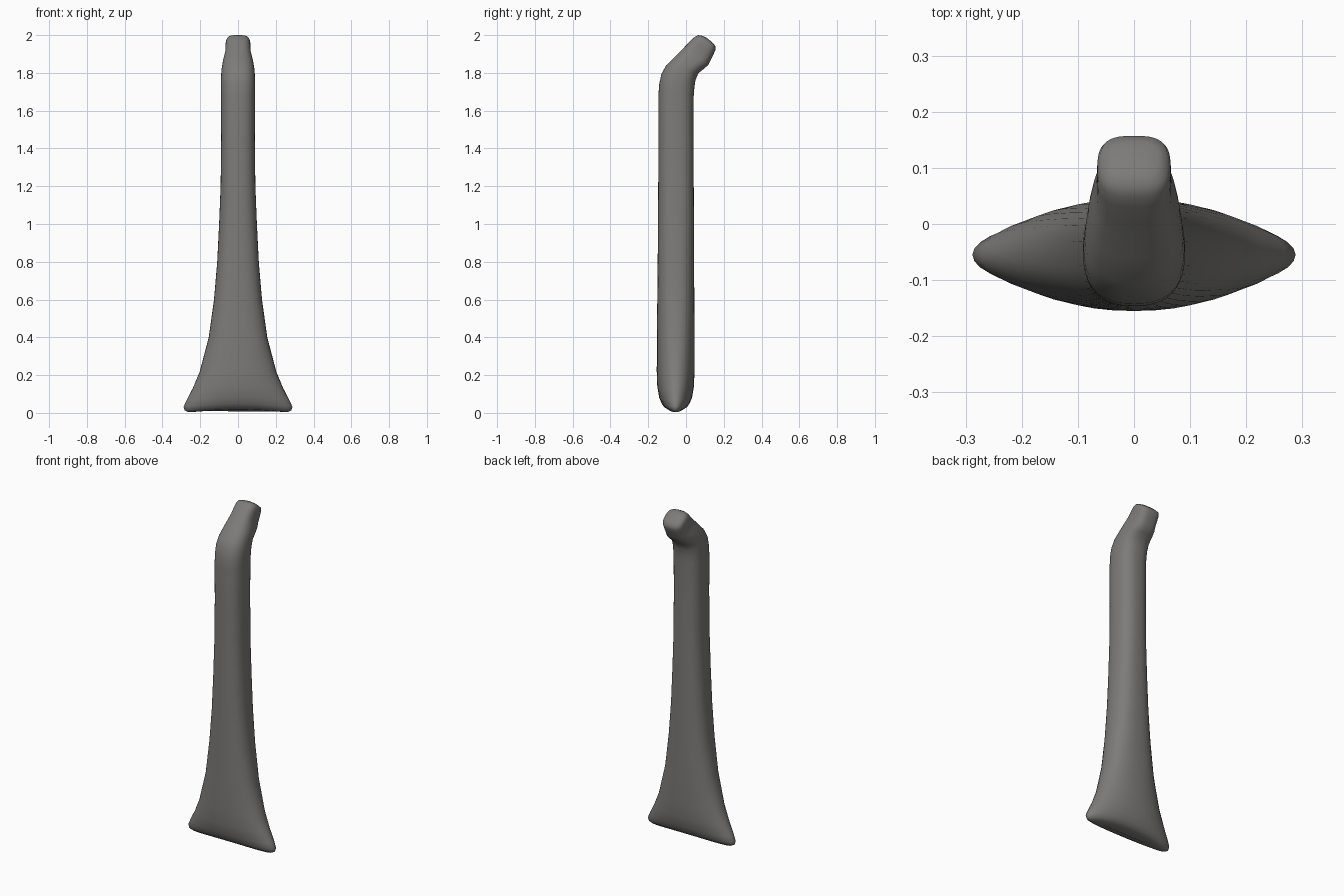
import bpy, bmesh, math

N = 40  # points around each cross-section

# Cross-sections: front edge (y, z), back edge (y, z), half width, squareness
sections = [
    (-0.070, 0.016, -0.040, 0.016, 0.215, 2.0),
    (-0.095, 0.018, -0.015, 0.018, 0.262, 2.0),
    (-0.115, 0.030, 0.005, 0.030, 0.283, 2.0),
    (-0.128, 0.048, 0.018, 0.048, 0.288, 2.0),
    (-0.142, 0.080, 0.032, 0.080, 0.272, 2.0),
    (-0.152, 0.140, 0.042, 0.140, 0.238, 2.1),
    (-0.155, 0.220, 0.045, 0.220, 0.203, 2.2),
    (-0.154, 0.400, 0.045, 0.400, 0.155, 2.4),
    (-0.152, 0.600, 0.044, 0.600, 0.127, 2.5),
    (-0.150, 0.800, 0.043, 0.800, 0.110, 2.5),
    (-0.148, 1.000, 0.042, 1.000, 0.100, 2.5),
    (-0.147, 1.200, 0.041, 1.200, 0.092, 2.5),
    (-0.146, 1.450, 0.041, 1.450, 0.089, 2.5),
    (-0.146, 1.680, 0.041, 1.680, 0.090, 2.5),
    (-0.142, 1.740, 0.044, 1.720, 0.091, 2.5),
    (-0.130, 1.795, 0.050, 1.760, 0.090, 2.5),
    (-0.105, 1.840, 0.065, 1.798, 0.087, 2.5),
    (-0.060, 1.885, 0.095, 1.822, 0.081, 2.6),
    (-0.020, 1.925, 0.118, 1.842, 0.073, 2.8),
    (0.000, 1.945, 0.127, 1.860, 0.067, 3.0),
    (0.030, 1.977, 0.146, 1.898, 0.066, 3.0),
    (0.048, 1.992, 0.155, 1.920, 0.065, 3.0),
    (0.066, 2.000, 0.157, 1.938, 0.060, 3.0),
    (0.088, 1.996, 0.147, 1.953, 0.045, 2.6),
    (0.106, 1.988, 0.134, 1.966, 0.022, 2.2),
]


def power(v, e):
    return math.copysign(abs(v) ** e, v)


# Lofted shaft with a flared foot and a bent neck
bm = bmesh.new()
rings = []
for y0, z0, y1, z1, hx, sq in sections:
    ring = []
    for i in range(N):
        a = 2 * math.pi * i / N
        c, s = power(math.cos(a), 2 / sq), power(math.sin(a), 2 / sq)
        x = hx * c
        y = (y0 + y1) / 2 + s * (y1 - y0) / 2
        z = (z0 + z1) / 2 + s * (z1 - z0) / 2
        # corners of the foot droop a little
        z -= 0.016 * (x / 0.27) ** 2 * max(0, 1 - z0 / 0.3)
        ring.append(bm.verts.new((x, y, z)))
    rings.append(ring)
for lo, hi in zip(rings, rings[1:]):
    for i in range(N):
        j = (i + 1) % N
        bm.faces.new((lo[i], lo[j], hi[j], hi[i]))
bm.faces.new(rings[0][::-1])
bm.faces.new(rings[-1])
bmesh.ops.recalc_face_normals(bm, faces=bm.faces)
for f in bm.faces:
    f.smooth = True
mesh = bpy.data.meshes.new("flared_shaft")
bm.to_mesh(mesh)
bm.free()
shaft = bpy.data.objects.new("flared_shaft", mesh)
bpy.context.collection.objects.link(shaft)

# Plain grey
grey = bpy.data.materials.new("warm_grey")
grey.diffuse_color = (0.205, 0.2, 0.192, 1)
mesh.materials.append(grey)
